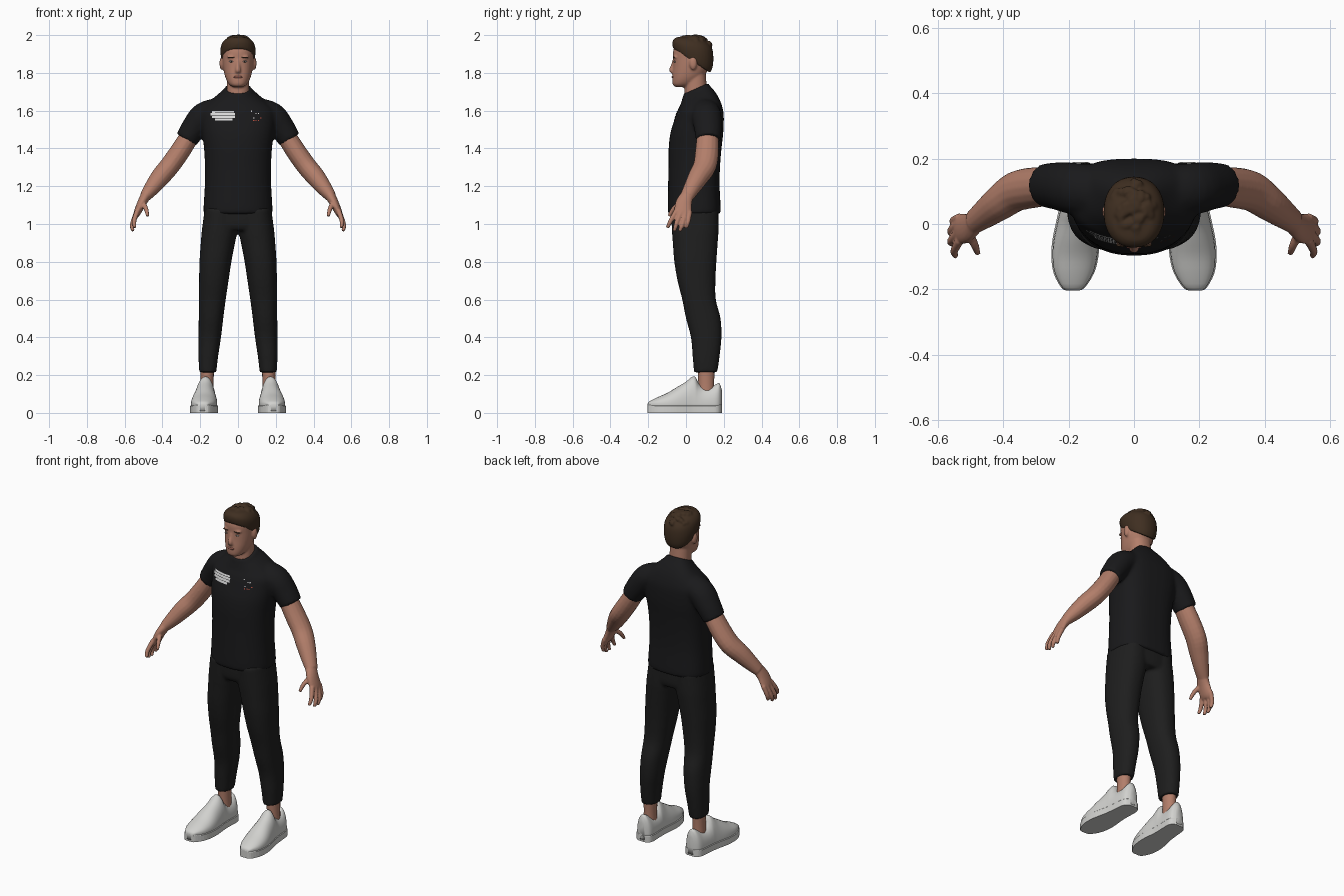
import bpy, bmesh, math, random
from mathutils import Vector, Matrix

random.seed(4)
if "Cube" in bpy.data.objects:
    bpy.data.objects.remove(bpy.data.objects["Cube"])


def material(name, rgb):
    m = bpy.data.materials.new(name)
    m.use_nodes = True
    m.diffuse_color = (*rgb, 1)
    m.node_tree.nodes["Principled BSDF"].inputs["Base Color"].default_value = (*rgb, 1)
    return m


SHIRT = material("shirt black", (.010, .010, .011))
TROUSER = material("trouser black", (.013, .013, .013))
SKIN = material("skin", (.45, .21, .145))
HAIR = material("hair brown", (.05, .028, .015))
SHOE = material("shoe white", (.64, .64, .62))
EYE = material("eye grey", (.4, .36, .34))
LIP = material("lip", (.33, .12, .09))
WHITE = material("badge white", (.7, .7, .7))
RED = material("badge red", (.5, .08, .05))


def refine(rows, steps=4):
    """Catmull-Rom interpolation between rows of numbers."""
    out = []
    for i in range(len(rows) - 1):
        a, b, c, d = rows[max(i - 1, 0)], rows[i], rows[i + 1], rows[min(i + 2, len(rows) - 1)]
        for k in range(steps):
            t = k / steps
            out.append([q + .5 * t * (r - p + t * (2 * p - 5 * q + 4 * r - s + t * (3 * (q - r) + s - p)))
                        for p, q, r, s in zip(a, b, c, d)])
    return out + [list(rows[-1])]


def skin_rings(bm, rings):
    """Bridge rings of points and cap both ends."""
    loops = [[bm.verts.new(p) for p in ring] for ring in rings]
    n = len(loops[0])
    for a, b in zip(loops, loops[1:]):
        for i in range(n):
            bm.faces.new((a[i], a[(i + 1) % n], b[(i + 1) % n], b[i]))
    bm.faces.new(loops[0])
    bm.faces.new(loops[-1])


def power(v, e):
    return math.copysign(abs(v) ** (2 / e), v)


def stack(bm, rows, ef=2.2, eb=2.2, n=32):
    """Upright loft; row = z front, z back, x low, x high, y front, y back."""
    rings = []
    for zf, zb, x0, x1, yf, yb in refine(rows):
        ring = []
        for i in range(n):
            a = math.tau * i / n
            e = ef if math.sin(a) < 0 else eb
            x = (x0 + x1) / 2 + (x1 - x0) / 2 * power(math.cos(a), e)
            t = .5 + .5 * power(math.sin(a), e)
            ring.append((x, yf + (yb - yf) * t, zf + (zb - zf) * t))
        rings.append(ring)
    skin_rings(bm, rings)


def level(rows):
    """Symmetric flat rows: z, half width, y front, y back."""
    return [(z, z, -w, w, f, b) for z, w, f, b in rows]


def tube(bm, rows, s=1, n=16):
    """Loft along a path; row = x, y, z, radius across, radius in depth."""
    pts = refine([(s * r[0], *r[1:]) for r in rows])
    rings = []
    for i, p in enumerate(pts):
        t = Vector(pts[min(i + 1, len(pts) - 1)][:3]) - Vector(pts[max(i - 1, 0)][:3])
        u = t.cross(Vector((0, 1, 0))).normalized()
        v = u.cross(t).normalized()
        rings.append([Vector(p[:3]) + u * p[3] * math.cos(math.tau * k / n)
                      + v * p[4] * math.sin(math.tau * k / n) for k in range(n)])
    skin_rings(bm, rings)


def blob(bm, centre, size):
    bmesh.ops.create_uvsphere(bm, u_segments=16, v_segments=10, radius=1,
                              matrix=Matrix.Translation(centre) @ Matrix.Diagonal((*size, 1)))


def finish(bm, name, mat, voxel=0, rounds=4):
    """Make the object; a voxel size fuses overlapping volumes."""
    bmesh.ops.recalc_face_normals(bm, faces=bm.faces)
    for f in bm.faces:
        f.smooth = True
    me = bpy.data.meshes.new(name)
    bm.to_mesh(me)
    bm.free()
    me.materials.append(mat)
    ob = bpy.data.objects.new(name, me)
    bpy.context.collection.objects.link(ob)
    if voxel:
        m = ob.modifiers.new("fuse", "REMESH")
        m.mode, m.voxel_size, m.use_smooth_shade = "VOXEL", voxel, True
        m = ob.modifiers.new("soften", "SMOOTH")
        m.factor, m.iterations = .5, rounds
    return ob


# Shirt: torso, collar and short sleeves
bm = bmesh.new()
stack(bm, level([(1.053, .178, -.09, .178), (1.075, .183, -.097, .184), (1.2, .176, -.095, .178),
                 (1.3, .175, -.093, .18), (1.4, .18, -.092, .188), (1.48, .19, -.083, .197),
                 (1.55, .197, -.062, .2), (1.6, .195, -.045, .197)])
      + [(1.63, 1.655, -.155, .155, -.03, .18), (1.655, 1.7, -.11, .11, -.022, .154),
         (1.675, 1.735, -.075, .075, -.016, .124), (1.688, 1.748, -.07, .07, -.016, .122)], 2.2, 2.8)
for s in (1, -1):
    tube(bm, [(.1, .1, 1.6, .07, .075), (.18, .108, 1.572, .073, .08), (.232, .116, 1.51, .068, .074),
              (.274, .118, 1.446, .061, .067)], s)
shirt = finish(bm, "shirt", SHIRT, .01, 5)

# Trousers: hips and two tapering legs
bm = bmesh.new()
stack(bm, level([(.965, .16, -.06, .16), (1.0, .185, -.076, .171), (1.1, .172, -.08, .17)]), 2.4, 2.4)
leg = [(.215, .115, .206, .042, .166), (.3, .105, .209, .035, .178), (.4, .09, .209, .026, .188),
       (.5, .078, .208, .0, .183), (.6, .065, .207, -.02, .158), (.7, .05, .206, -.045, .156),
       (.8, .035, .204, -.062, .161), (.9, .016, .197, -.07, .168), (.97, .002, .191, -.075, .172),
       (1.08, .0, .176, -.08, .17)]
for s in (1, -1):
    stack(bm, [(z, z, s * a, s * b, f, k) for z, a, b, f, k in leg], 2.3, 2.3)
finish(bm, "trousers", TROUSER, .009, 4)

# Head: skull, neck, nose and ears
bm = bmesh.new()
stack(bm, level([(1.725, .025, -.055, .0), (1.737, .045, -.07, .035), (1.76, .06, -.073, .07),
                 (1.79, .071, -.072, .1), (1.83, .079, -.069, .123), (1.87, .083, -.068, .134),
                 (1.92, .084, -.067, .134), (1.96, .07, -.045, .118), (1.983, .035, .0, .07)]))
stack(bm, level([(1.6, .064, .0, .12), (1.7, .06, -.008, .112), (1.8, .06, .0, .104)]))
tube(bm, [(0, -.063, 1.868, .009, .008), (0, -.07, 1.84, .010, .010), (0, -.078, 1.815, .014, .012),
          (0, -.07, 1.803, .014, .008)])
for s in (1, -1):
    blob(bm, (s * .087, .038, 1.85), (.011, .02, .034))
    blob(bm, (s * .032, -.055, 1.884), (.026, .013, .007))
finish(bm, "head", SKIN, .006, 3)

# Hair: swept cap with tousled locks on top
bm = bmesh.new()
stack(bm, [(1.925, 1.8, -.085, .085, -.062, .128), (1.935, 1.83, -.09, .09, -.07, .141),
           (1.96, 1.88, -.093, .093, -.072, .145), (1.975, 1.93, -.086, .086, -.067, .138),
           (1.988, 1.965, -.066, .066, -.05, .11), (1.992, 1.983, -.035, .035, -.02, .07)])
for i in range(70):
    a, r = random.uniform(0, math.tau), math.sqrt(random.random())
    blob(bm, (.076 * r * math.cos(a), .033 + .094 * r * math.sin(a), 1.991 - .042 * r ** 3),
         (.011, .015, .013))
finish(bm, "hair", HAIR, .006, 2)

# Face details
for name, mat, items in (
        ("eyes", EYE, [((.035, -.059, 1.86), (.013, .006, .005))]),
        ("brows", HAIR, [((.036, -.064, 1.882), (.019, .006, .003))]),
        ("pupils", HAIR, [((.035, -.063, 1.86), (.004, .003, .004))]),
        ("lips", LIP, [((.006, -.07, 1.778), (.017, .006, .006))])):
    bm = bmesh.new()
    for c, size in items:
        for s in (1, -1):
            blob(bm, (s * c[0], c[1], c[2]), size)
    finish(bm, name, mat)

# Arms with hands; finger row = knuckle, joint, tip
arm = [(.235, .115, 1.5, .05, .055), (.3, .112, 1.395, .053, .062), (.36, .1, 1.31, .053, .062),
       (.41, .066, 1.25, .051, .055), (.455, .032, 1.192, .042, .045), (.49, .006, 1.148, .031, .037)]
palm = [(.485, .008, 1.155, .029, .034), (.51, -.012, 1.11, .024, .044), (.533, -.016, 1.06, .019, .046),
        (.54, -.018, 1.04, .012, .038)]
fingers = [[(.533, -.05, 1.07), (.55, -.082, 1.015), (.546, -.098, .98)],
           [(.538, -.027, 1.06), (.56, -.052, .998), (.556, -.062, .962)],
           [(.538, -.002, 1.06), (.56, -.02, .995), (.556, -.034, .962)],
           [(.533, .02, 1.065), (.553, .01, 1.01), (.551, .0, .978)],
           [(.505, -.025, 1.115), (.487, -.066, 1.08), (.478, -.09, 1.042)]]
for s, side in ((1, "left"), (-1, "right")):
    bm = bmesh.new()
    tube(bm, arm, s)
    tube(bm, palm, s)
    for finger in fingers:
        tube(bm, [(*p, r, r) for p, r in zip(finger, (.014, .0125, .009))], s, 10)
    finish(bm, side + "_arm", SKIN, .005, 3)

# Shoes and ankles; shoe row = y, half width, top height
shoe = [(-.204, .015, .045), (-.195, .034, .06), (-.15, .06, .083), (-.1, .07, .105), (-.05, .07, .135),
        (0, .063, .165), (.03, .058, .19), (.05, .056, .19), (.065, .055, .16), (.09, .054, .137),
        (.13, .053, .137), (.16, .05, .152), (.178, .04, .156), (.19, .02, .12)]


def shoe_loft(bm, s, grow, base, top):
    rings = []
    for y, w, h in refine(shoe, 3):
        w, h = w + grow, min(h, top)
        wall = min(.05, h * .8)
        cx = .175 - .06 * y
        arc = [(w * math.cos(math.pi * k / 12), wall + (h - wall) * math.sin(math.pi * k / 12))
               for k in range(13)]
        rings.append([(s * (cx + x), y, z) for x, z in [(w, base)] + arc + [(-w, base)]])
    skin_rings(bm, rings)


for s, side in ((1, "left"), (-1, "right")):
    bm = bmesh.new()
    shoe_loft(bm, s, -.002, .01, 1)
    finish(bm, side + "_shoe_upper", SHOE)
    bm = bmesh.new()
    shoe_loft(bm, s, .002, 0, .046)
    ob = finish(bm, side + "_sole", SHOE)
    for poly in ob.data.polygons:
        poly.use_smooth = False
    bm = bmesh.new()
    tube(bm, [(.165, .107, .08, .036, .044), (.164, .107, .16, .034, .042), (.162, .107, .26, .038, .046)], s)
    finish(bm, side + "_ankle", SKIN)


# Chest badges: thin plates laid on the shirt front
def badge(name, mat, tiles):
    bm = bmesh.new()
    for x, z, w, h in tiles:
        n = max(1, round(w / .01))
        row = [[bm.verts.new((x + w * i / n, -.3, z + k * h)) for i in range(n + 1)] for k in (0, 1)]
        for i in range(n):
            bm.faces.new((row[0][i], row[0][i + 1], row[1][i + 1], row[1][i]))
    ob = finish(bm, name, mat)
    m = ob.modifiers.new("lay", "SHRINKWRAP")
    m.target, m.wrap_method, m.wrap_mode = shirt, "PROJECT", "ABOVE_SURFACE"
    m.use_project_y, m.use_positive_direction, m.offset = True, True, .003


badge("chest_patch", WHITE, [(-.135, 1.588, .115, .009), (-.145, 1.574, .13, .012),
                             (-.135, 1.56, .12, .012), (-.12, 1.546, .09, .012)])
spots = [(.068 + .012 * i, 1.545 + .012 * k, .006, .006) for i in range(5) for k in range(5)
         if random.random() < .65]
badge("chest_spots_white", WHITE, spots[::2])
badge("chest_spots_red", RED, spots[1::2])
